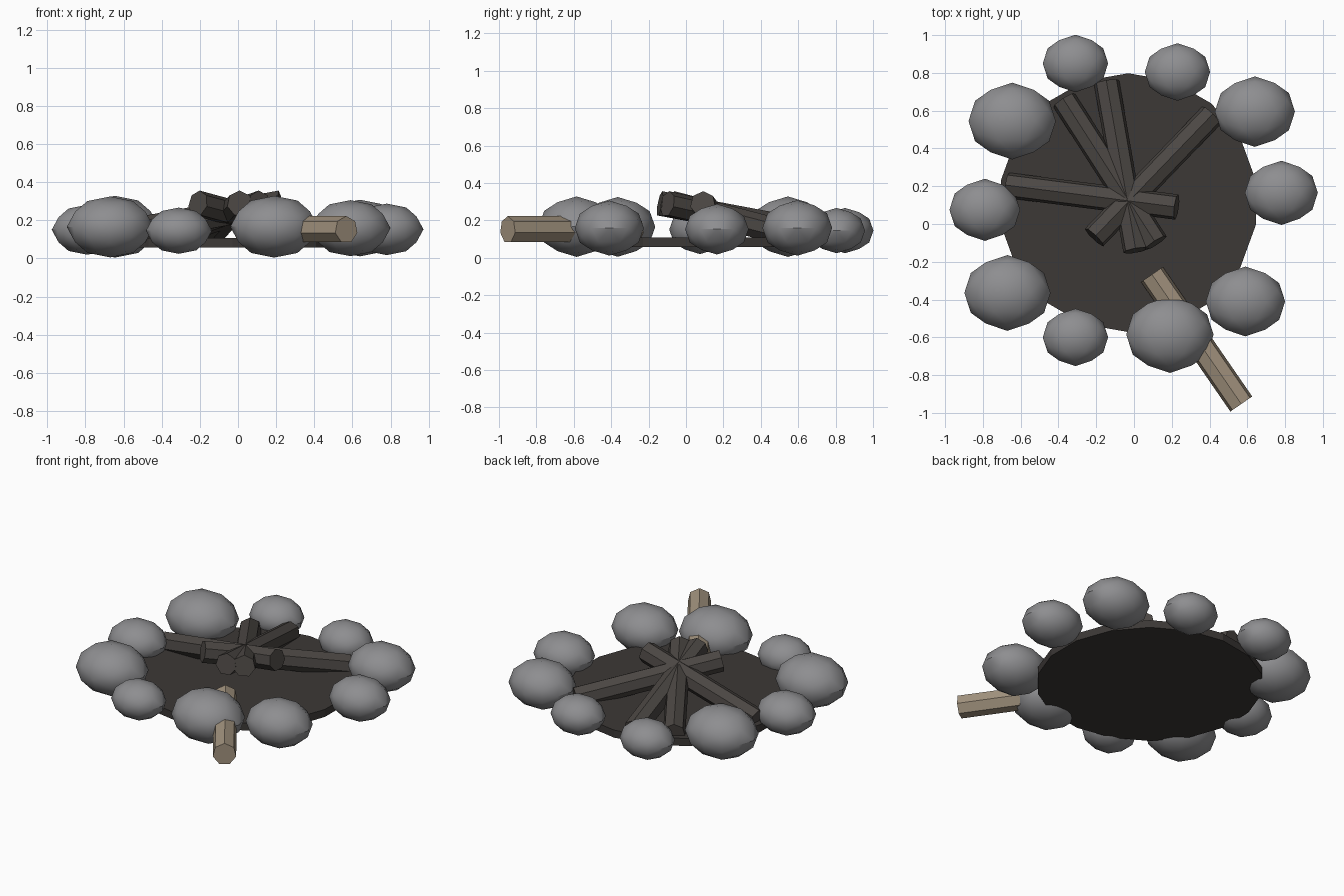
import bpy, bmesh, math
from mathutils import Vector

if "Cube" in bpy.data.objects:
    bpy.data.objects.remove(bpy.data.objects["Cube"])


def material(name, rgb):
    m = bpy.data.materials.new(name)
    m.diffuse_color = (*rgb, 1)
    m.use_nodes = True
    m.node_tree.nodes["Principled BSDF"].inputs["Base Color"].default_value = m.diffuse_color
    return m


STONE = material("stone_grey", (0.27, 0.27, 0.28))
ASH = material("ash", (0.045, 0.04, 0.037))
CHAR = material("charred_wood", (0.07, 0.062, 0.056))
WOOD = material("pale_wood", (0.36, 0.29, 0.21))


def finish(bm, name, mat, angle=None):
    bmesh.ops.recalc_face_normals(bm, faces=bm.faces)
    mesh = bpy.data.meshes.new(name)
    bm.to_mesh(mesh)
    bm.free()
    mesh.materials.append(mat)
    ob = bpy.data.objects.new(name, mesh)
    bpy.context.collection.objects.link(ob)
    if angle:
        bpy.ops.object.select_all(action='DESELECT')
        ob.select_set(True)
        bpy.context.view_layer.objects.active = ob
        bpy.ops.object.shade_smooth_by_angle(angle=math.radians(angle))
    return ob


def stone(name, x, y, r):
    # icosahedron with its two-fold axes on x, y, z, split once onto a sphere
    bm = bmesh.new()
    t = (1 + math.sqrt(5)) / 2
    for a in (-1, 1):
        for b in (-t, t):
            for co in ((a, 0, b), (0, b, a), (b, a, 0)):
                bm.verts.new(co)
    bmesh.ops.convex_hull(bm, input=bm.verts)
    bmesh.ops.subdivide_edges(bm, edges=bm.edges[:], cuts=1, use_grid_fill=True)
    z = 0.145 + (r - 0.172) * 0.36
    for v in bm.verts:
        n = v.co.normalized()
        v.co = (x + n.x * r, y + n.y * r * 0.88, z + n.z * r * 0.7)
    finish(bm, name, STONE, 30)


def log(name, start, end, r, mat):
    a, b = Vector(start), Vector(end)
    bm = bmesh.new()
    bmesh.ops.create_cone(bm, cap_ends=True, segments=7, radius1=r, radius2=r,
                          depth=(b - a).length)
    ob = finish(bm, name, mat)
    ob.location = (a + b) / 2
    ob.rotation_euler = (b - a).to_track_quat('Z', 'Y').to_euler()


# ash bed
bm = bmesh.new()
bmesh.ops.create_cone(bm, cap_ends=True, cap_tris=True, segments=18,
                      radius1=0.685, radius2=0.685, depth=0.05)
ash = finish(bm, "ash_bed", ASH)
ash.location = (-0.03, 0.113, 0.082)

# ring of stones
ring = [(-0.31, 0.85, 0.173), (0.23, 0.805, 0.173), (0.64, 0.595, 0.212),
        (0.78, 0.165, 0.193), (0.59, -0.41, 0.21), (0.19, -0.585, 0.231),
        (-0.31, -0.60, 0.173), (-0.67, -0.365, 0.228),
        (-0.79, 0.075, 0.187), (-0.645, 0.545, 0.231)]
for i, s in enumerate(ring):
    stone(f"stone_{i + 1}", *s)

# burnt logs leaning across each other
logs = [((-0.67, 0.205), (0.225, 0.09)), ((-0.37, 0.655), (0.115, -0.10)),
        ((-0.145, 0.75), (0.01, -0.14)), ((0.41, 0.575), (-0.21, -0.07))]
for i, (low, high) in enumerate(logs):
    log(f"burnt_log_{i + 1}", (*low, 0.12), (*high, 0.288), 0.069, CHAR)

# unburnt log pushed in from the edge
log("fresh_log", (0.095, -0.267, 0.15), (0.568, -0.953, 0.15), 0.072, WOOD)
